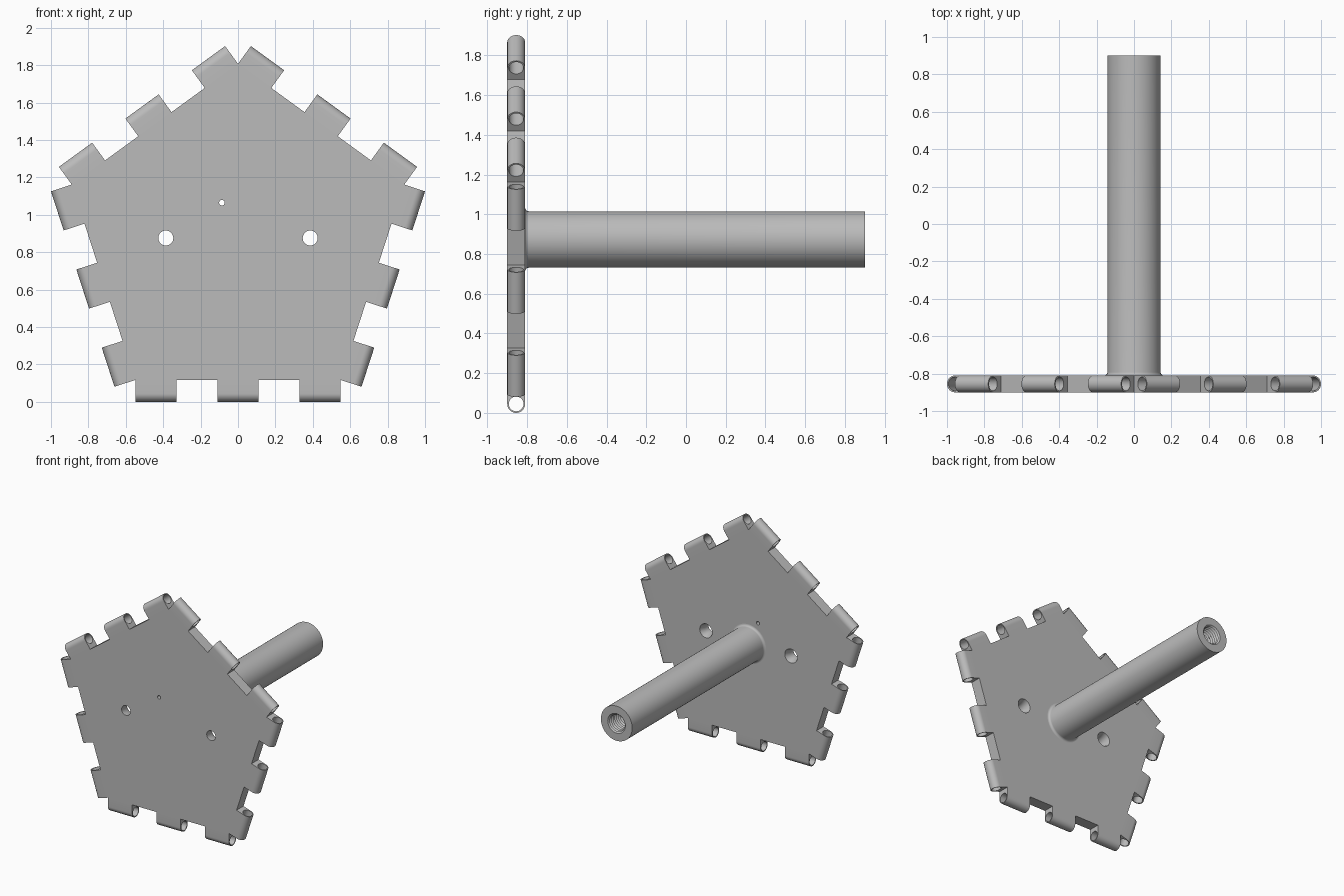
import bpy, bmesh, math
from mathutils import Matrix, Vector

cube = bpy.data.objects.get("Cube")
if cube:
    bpy.data.objects.remove(cube, do_unlink=True)

CENTRE = Vector((0, 0, 0.873))   # pentagon centre
OUTER = 0.873                    # centre to knuckle tip
INNER = 0.756                    # centre to plate edge
HALF = 0.045                     # half the plate thickness
MID_Y = -0.855
SIDE = INNER * math.tan(math.pi / 5)

grey = bpy.data.materials.new("plain_grey")
grey.use_nodes = True
grey.diffuse_color = (0.5, 0.5, 0.5, 1)
grey.node_tree.nodes["Principled BSDF"].inputs["Base Color"].default_value = (0.5, 0.5, 0.5, 1)


def circle(radius, u=0, v=0, n=32):
    return [(u + radius * math.cos(2 * math.pi * i / n),
             v + radius * math.sin(2 * math.pi * i / n)) for i in range(n)]


def finish(bm, name):
    bmesh.ops.recalc_face_normals(bm, faces=bm.faces)
    mesh = bpy.data.meshes.new(name)
    bm.to_mesh(mesh)
    bm.free()
    mesh.materials.append(grey)
    mesh.shade_smooth()
    mesh.set_sharp_from_angle(angle=math.radians(30))
    return mesh


def place(name, mesh, matrix):
    obj = bpy.data.objects.new(name, mesh)
    obj.matrix_world = matrix
    bpy.context.scene.collection.objects.link(obj)
    return obj


def prism(name, levels):
    """Stack of (height, [outline, hole, ...]) levels, capped at both ends."""
    bm = bmesh.new()
    rings = [[[bm.verts.new((u, v, w)) for u, v in loop] for loop in loops]
             for w, loops in levels]
    for low, high in zip(rings, rings[1:]):
        for a, b in zip(low, high):
            for i in range(len(a)):
                bm.faces.new((a[i - 1], a[i], b[i], b[i - 1]))
    for level in (rings[0], rings[-1]):
        edges = [bm.edges.get((loop[i - 1], loop[i])) for loop in level for i in range(len(loop))]
        bmesh.ops.triangle_fill(bm, edges=edges, use_beauty=True, normal=(0, 0, 1))
    return finish(bm, name)


# Pentagon plate with two countersunk screw holes and a pin hole
corner = INNER / math.cos(math.pi / 5)
pentagon = [(corner * math.cos(math.radians(90 + 72 * k)),
             corner * math.sin(math.radians(90 + 72 * k))) for k in range(5)]


def plate_loops(radius):
    return [pentagon, circle(radius, -0.386, 0.003), circle(radius, 0.386, 0.003),
            circle(0.015, -0.086, 0.192, 16)]


plate = prism("plate", [(-MID_Y + HALF, plate_loops(0.04)),
                        (-MID_Y, plate_loops(0.04)),
                        (-MID_Y - HALF, plate_loops(0.057))])
place("plate", plate, Matrix.Translation(CENTRE) @ Matrix.Rotation(math.pi / 2, 4, 'X'))

# Hinge knuckle: rounded tab with a bore along the plate edge
steps = 20
arc = [math.pi * (i / steps - 0.5) for i in range(steps + 1)]
root = INNER - (OUTER - HALF)
tab = [(HALF * math.cos(a), HALF * math.sin(a)) for a in arc] + [(root, HALF), (root, -HALF)]
width = SIDE * 0.4
knuckle = prism("knuckle", [(w, [tab, circle(0.037)]) for w in (-width / 2, width / 2)])

# Three knuckles on each of the five sides
for side in range(5):
    angle = math.radians(-90 + 72 * side)
    out = Vector((math.cos(angle), 0, math.sin(angle)))
    depth = Vector((0, 1, 0))
    along = out.cross(depth)
    for slot in (-1, 0, 1):
        pos = CENTRE + depth * MID_Y + out * (OUTER - HALF) + along * slot * SIDE * 0.8
        turn = Matrix((out, depth, along)).transposed().to_4x4()
        place(f"knuckle_{side + 1}_{slot + 2}", knuckle, Matrix.Translation(pos) @ turn)

# Round handle with a filleted foot and a threaded socket in its free end
R, FILLET, END, PITCH = 0.142, 0.018, 0.9, 0.022
foot = MID_Y + HALF
profile = [(R + FILLET * (1 - math.sin(t)), foot + FILLET * (1 - math.cos(t)))
           for t in (math.pi / 2 * i / 6 for i in range(7))]
profile += [(R, END), (0.08, END)]
for i in range(14):
    profile += [(0.068, END - PITCH * (i + 0.5)), (0.08, END - PITCH * (i + 1))]
profile.append((0, profile[-1][1]))

bm = bmesh.new()
verts = [bm.verts.new((r, 0, z)) for r, z in profile]
edges = [bm.edges.new(pair) for pair in zip(verts, verts[1:])]
bmesh.ops.spin(bm, geom=verts + edges, cent=(0, 0, 0), axis=(0, 0, 1),
               angle=2 * math.pi, steps=64)
bmesh.ops.remove_doubles(bm, verts=bm.verts, dist=0.0001)
place("handle", finish(bm, "handle"),
      Matrix.Translation(CENTRE) @ Matrix.Rotation(-math.pi / 2, 4, 'X'))
